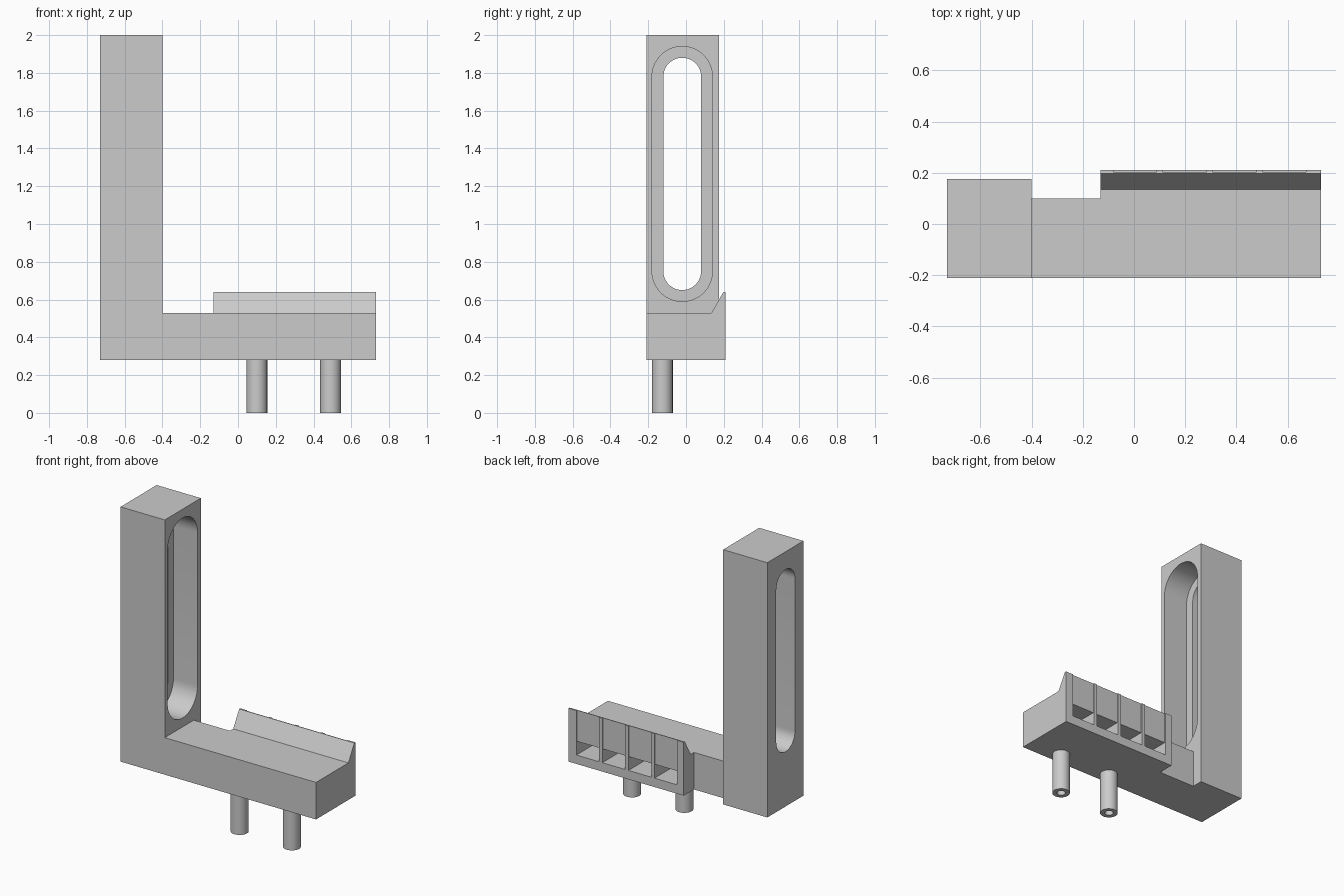
import bpy, bmesh, math
from mathutils import Matrix

cube = bpy.data.objects.get("Cube")
if cube:
    bpy.data.objects.remove(cube, do_unlink=True)

grey = bpy.data.materials.new("light_grey")
grey.use_nodes = True
grey.diffuse_color = (0.6, 0.6, 0.6, 1)
grey.node_tree.nodes["Principled BSDF"].inputs["Base Color"].default_value = (0.6, 0.6, 0.6, 1)


def finish(name, bm):
    bmesh.ops.recalc_face_normals(bm, faces=bm.faces)
    mesh = bpy.data.meshes.new(name)
    bm.to_mesh(mesh)
    bm.free()
    mesh.materials.append(grey)
    obj = bpy.data.objects.new(name, mesh)
    bpy.context.collection.objects.link(obj)
    return obj


def prism(name, profile, *spans):
    """Extrude a (y, z) profile along x over each (x0, x1) span."""
    bm = bmesh.new()
    for x0, x1 in spans:
        face = bm.faces.new([bm.verts.new((x0, y, z)) for y, z in profile])
        new = bmesh.ops.extrude_face_region(bm, geom=[face])["geom"]
        bmesh.ops.translate(bm, vec=(x1 - x0, 0, 0),
                            verts=[v for v in new if isinstance(v, bmesh.types.BMVert)])
    return finish(name, bm)


def rect(y0, y1, z0, z1):
    return [(y0, z0), (y1, z0), (y1, z1), (y0, z1)]


def stadium(y, z0, z1, r, steps=24):
    """Upright slot outline with round ends."""
    top = [(y + r * math.cos(a), z1 - r + r * math.sin(a))
           for a in (math.pi * i / steps for i in range(steps + 1))]
    return top + [(2 * y - py, z0 + z1 - pz) for py, pz in top]


def cut(obj, cutter):
    bpy.context.view_layer.objects.active = obj
    mod = obj.modifiers.new("cut", 'BOOLEAN')
    mod.operation, mod.solver, mod.object = 'DIFFERENCE', 'EXACT', cutter
    bpy.ops.object.modifier_apply(modifier=mod.name)
    bpy.data.objects.remove(cutter, do_unlink=True)


def smooth(obj):
    bpy.ops.object.select_all(action='DESELECT')
    obj.select_set(True)
    bpy.context.view_layer.objects.active = obj
    bpy.ops.object.shade_smooth_by_angle(angle=math.radians(30))


# Upright column with a stepped slot, wider on the inner side
column = prism("column", rect(-0.21, 0.175, 0.28, 2), (-0.73, -0.4))
cut(column, prism("slot_cutter", stadium(-0.02, 0.65, 1.88, 0.1), (-0.8, -0.3)))
cut(column, prism("recess_cutter", stadium(-0.02, 0.59, 1.94, 0.16), (-0.58, -0.3)))
smooth(column)

# Narrow arm joining the column to the block
prism("arm", rect(-0.21, 0.1, 0.28, 0.53), (-0.4, -0.13))

# Block with a sloped ridge; the bays cut from the back leave upright ribs
block = prism("ridge_block", [(-0.21, 0.28), (0.21, 0.28), (0.21, 0.64),
                              (0.198, 0.64), (0.135, 0.53), (-0.21, 0.53)], (-0.13, 0.73))
bay = [(0.3, 0.34), (-0.05, 0.34), (-0.05, 0.43), (0.203, 0.43), (0.203, 0.7), (0.3, 0.7)]
ribs = [0.1, 0.295, 0.49]
starts = [-0.08] + [x + 0.012 for x in ribs]
ends = [x - 0.012 for x in ribs] + [0.672]
cut(block, prism("bay_cutter", bay, *zip(starts, ends)))

# Two hollow pins under the block
for side, x in (("right", 0.1), ("left", 0.49)):
    bm = bmesh.new()
    path = [(0.027, 0.28), (0.027, 0), (0.055, 0), (0.055, 0.28)]
    verts = [bm.verts.new((r, 0, z)) for r, z in path]
    edges = [bm.edges.new(pair) for pair in zip(verts, verts[1:])]
    bmesh.ops.spin(bm, geom=verts + edges, cent=(0, 0, 0), axis=(0, 0, 1),
                   angle=math.tau, steps=40, use_merge=True)
    bmesh.ops.remove_doubles(bm, verts=bm.verts, dist=0.0001)
    bm.transform(Matrix.Translation((x, -0.125, 0)))
    smooth(finish(side + "_pin", bm))
